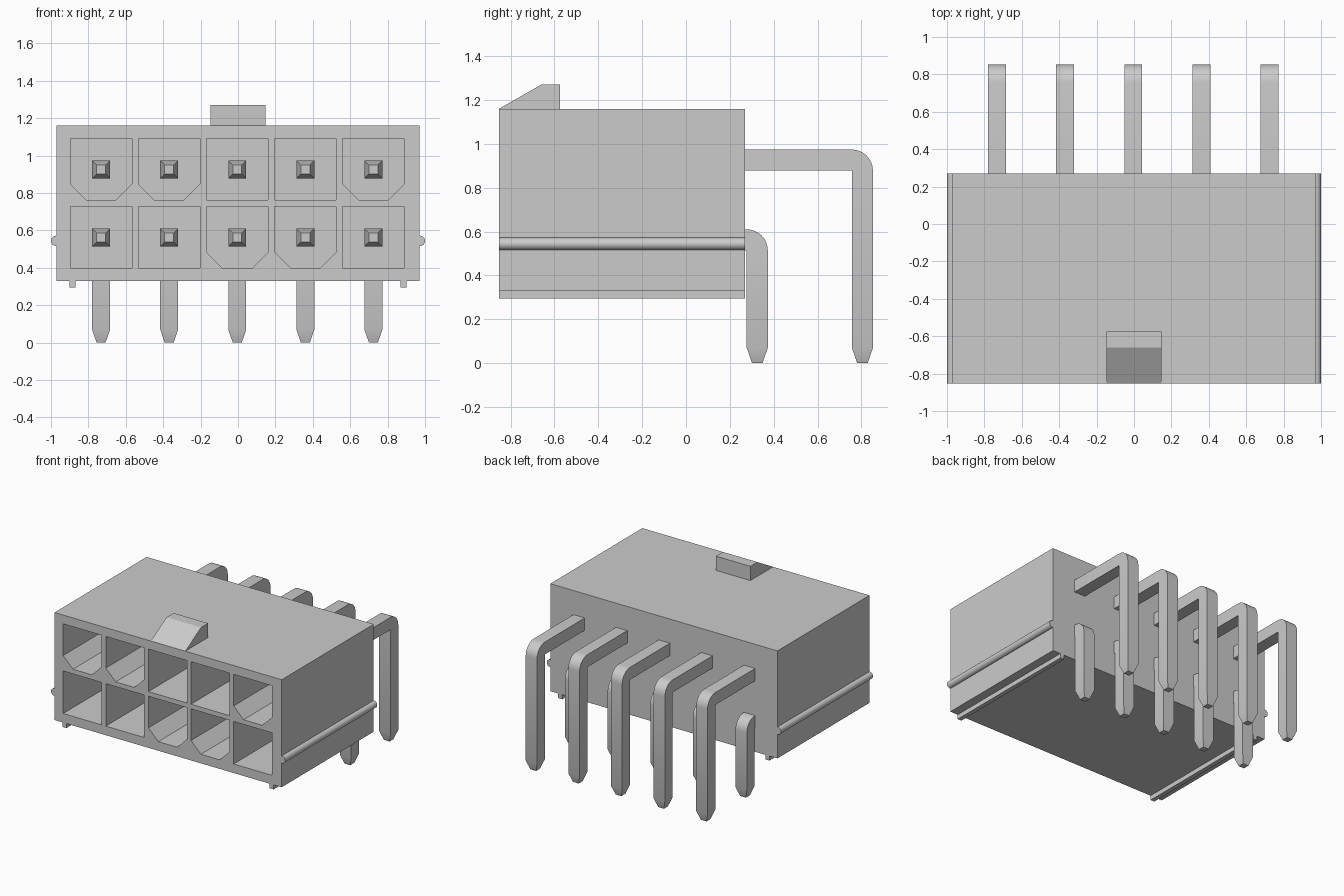
import bpy, bmesh, math

if "Cube" in bpy.data.objects:
    bpy.data.objects.remove(bpy.data.objects["Cube"], do_unlink=True)

# Single flat grey
GREY = (0.6, 0.6, 0.6, 1.0)
mat = bpy.data.materials.new("light grey")
mat.use_nodes = True
mat.diffuse_color = GREY
mat.node_tree.nodes["Principled BSDF"].inputs["Base Color"].default_value = GREY

FRONT, BACK = -0.8525, 0.27
BOTTOM, TOP = 0.33, 1.16
HALF_W = 0.97
PITCH = 0.364
COLUMNS = [(i - 2) * PITCH - 0.004 for i in range(5)]
UPPER_Z, LOWER_Z = 0.926, 0.562
PIN = 0.048          # half thickness of a pin
TIP = 0.024          # half thickness at a pin's end
TAPER = 0.07


def finish(name, bm, smooth=False):
    bmesh.ops.remove_doubles(bm, verts=bm.verts, dist=1e-5)
    bmesh.ops.recalc_face_normals(bm, faces=bm.faces)
    mesh = bpy.data.meshes.new(name)
    bm.to_mesh(mesh)
    bm.free()
    mesh.materials.append(mat)
    obj = bpy.data.objects.new(name, mesh)
    bpy.context.collection.objects.link(obj)
    if smooth:
        bpy.ops.object.select_all(action='DESELECT')
        obj.select_set(True)
        bpy.context.view_layer.objects.active = obj
        bpy.ops.object.shade_smooth_by_angle(angle=math.radians(30))
    return obj


def loft(bm, rings):
    """Skin a list of equal-length point rings and cap both ends."""
    loops = [[bm.verts.new(p) for p in ring] for ring in rings]
    n = len(loops[0])
    for a, b in zip(loops, loops[1:]):
        for i in range(n):
            j = (i + 1) % n
            bm.faces.new((a[i], a[j], b[j], b[i]))
    bm.faces.new(loops[0])
    bm.faces.new(loops[-1])


def along_y(bm, xz, y0, y1):
    loft(bm, [[(x, y, z) for x, z in xz] for y in (y0, y1)])


def rect(x0, x1, z0, z1):
    return [(x0, z0), (x1, z0), (x1, z1), (x0, z1)]


# Housing block
bm = bmesh.new()
along_y(bm, rect(-HALF_W, HALF_W, BOTTOM, TOP), FRONT, BACK)
housing = finish("housing", bm)

# Socket cavities: some square, some with two clipped lower corners
bm = bmesh.new()
H, CUT = 0.164, 0.084
for z, clipped in ((UPPER_Z + 0.002, (0, 1, 4)), (LOWER_Z + 0.002, (2, 3))):
    for i, x in enumerate(COLUMNS):
        outline = rect(x - H, x + H, z - H, z + H)
        if i in clipped:
            outline = [(x - H + CUT, z - H), (x + H - CUT, z - H),
                       (x + H, z - H + CUT), (x + H, z + H),
                       (x - H, z + H), (x - H, z - H + CUT)]
        along_y(bm, outline, FRONT - 0.1, 0.05)
cutter = finish("socket_cutter", bm)
cutter.hide_render = True
mod = housing.modifiers.new("sockets", 'BOOLEAN')
mod.operation = 'DIFFERENCE'
mod.solver = 'EXACT'
mod.object = cutter
bpy.context.view_layer.objects.active = housing
bpy.ops.object.modifier_apply(modifier=mod.name)
bpy.data.objects.remove(cutter, do_unlink=True)

# Wedge-shaped latch on the top
bm = bmesh.new()
wedge = [(FRONT, TOP), (-0.66, 1.27), (-0.575, 1.27), (-0.575, TOP)]
loft(bm, [[(x, y, z) for y, z in wedge] for x in (-0.147, 0.147)])
finish("latch", bm)

# Rounded side ribs and thin rails underneath
for side, s in (("left", 1), ("right", -1)):
    bm = bmesh.new()
    arc = [math.radians(-90 + 15 * k) for k in range(13)]
    half_round = [(s * (0.972 + 0.028 * math.cos(a)), 0.544 + 0.028 * math.sin(a)) for a in arc]
    half_round += [(s * 0.96, 0.572), (s * 0.96, 0.516)]
    along_y(bm, half_round, FRONT, BACK)
    finish(side + "_rib", bm, smooth=True)

    bm = bmesh.new()
    along_y(bm, rect(s * 0.885 - 0.017, s * 0.885 + 0.017, 0.295, BOTTOM), FRONT, BACK)
    finish(side + "_rail", bm)


def pin(name, x, z, inner_y):
    """Square pin with tapered ends, bent down with a rounded outer corner."""
    def ring(lower, upper, w):
        return [(x - w, *lower), (x + w, *lower), (x + w, *upper), (x - w, *upper)]
    t = 2 * PIN
    tip_y = -0.52
    rings = [ring((tip_y, z - TIP), (tip_y, z + TIP), TIP),
             ring((tip_y + TAPER, z - PIN), (tip_y + TAPER, z + PIN), PIN)]
    corner = (inner_y, z - PIN)
    for k in range(9):
        a = math.radians(90 - 90 * k / 8)
        rings.append(ring(corner, (inner_y + t * math.cos(a), z - PIN + t * math.sin(a)), PIN))
    rings.append(ring((inner_y, TAPER), (inner_y + t, TAPER), PIN))
    mid = inner_y + PIN
    rings.append(ring((mid - TIP, 0), (mid + TIP, 0), TIP))
    bm = bmesh.new()
    loft_pin(bm, rings)
    finish(name, bm, smooth=True)


def loft_pin(bm, rings):
    # The bend shares one inner edge, so collapsed faces are welded away
    loft(bm, rings)
    bmesh.ops.dissolve_degenerate(bm, dist=1e-5, edges=bm.edges)


# Two rows of five pins
for i, x in enumerate(COLUMNS):
    pin(f"upper_pin_{i + 1}", x, UPPER_Z, 0.8525 - 2 * PIN)
    pin(f"lower_pin_{i + 1}", x, LOWER_Z, 0.277)
